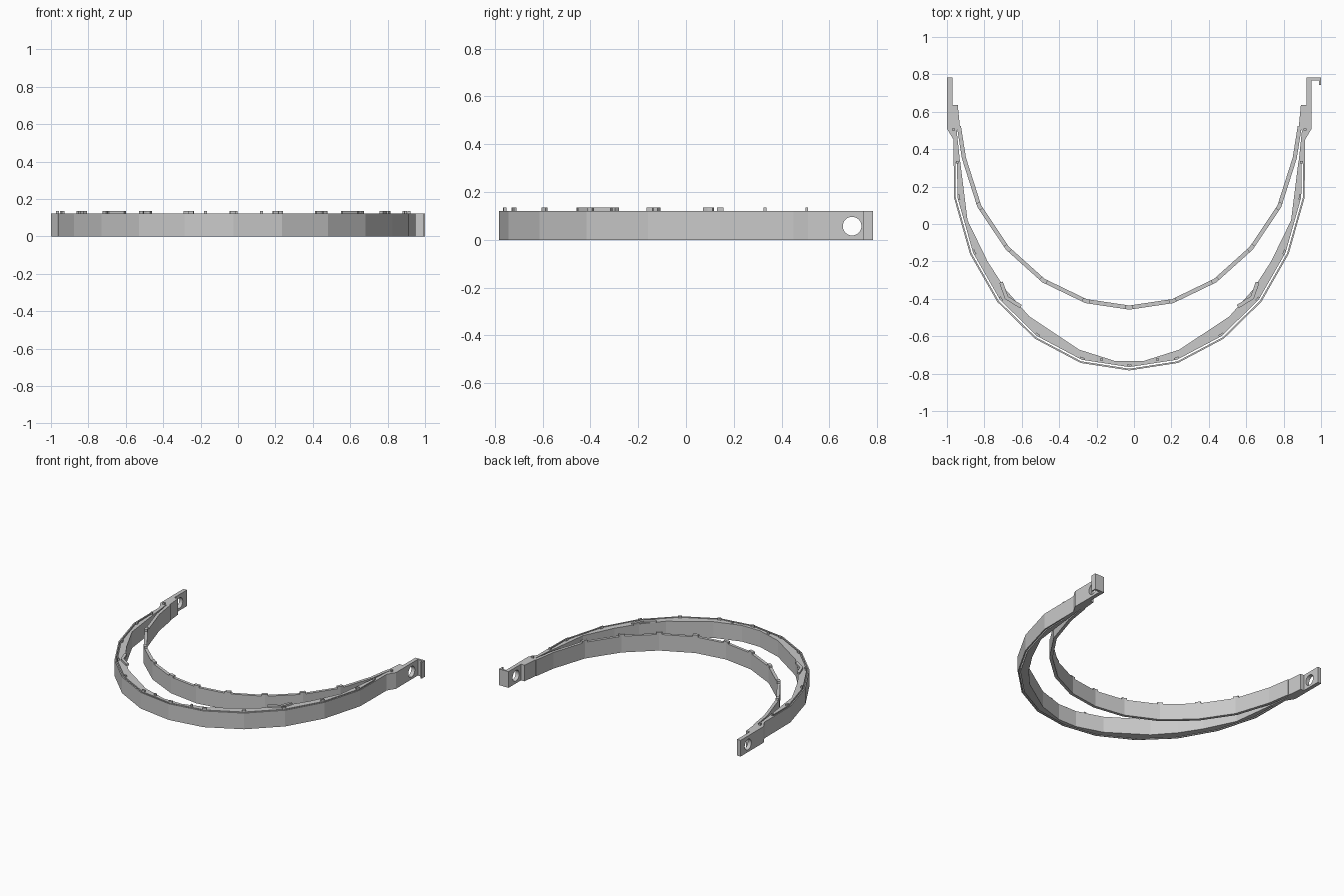
import bpy, bmesh
from mathutils import Vector

if "Cube" in bpy.data.objects:
    bpy.data.objects.remove(bpy.data.objects["Cube"], do_unlink=True)

H = 0.121          # band height
TOP = 0.135        # top of the small raised nubs
CX = -0.025        # mirror line of the band
GREY = (0.585, 0.585, 0.585, 1)

grey = bpy.data.materials.new("plastic_grey")
grey.use_nodes = True
grey.diffuse_color = GREY
grey.node_tree.nodes["Principled BSDF"].inputs["Base Color"].default_value = GREY


def both(half):
    """Mirror a half path that starts on the centre line."""
    return [(-x, y) for x, y in reversed(half) if x > 0] + list(half)


def offset(path, d):
    """Mitred copy of an open path, moved d to its left."""
    p = [Vector(q) for q in path]
    out = []
    for i, q in enumerate(p):
        a = (q - p[i - 1]).normalized() if i else None
        b = (p[i + 1] - q).normalized() if i < len(p) - 1 else None
        a, b = a or b, b or a
        n = Vector((-a.y - b.y, a.x + b.x)).normalized()
        out.append(tuple(q + n * d / n.dot(Vector((-a.y, a.x)))))
    return out


def prism(name, outline, z0=0.0, z1=H, cx=CX):
    """Extrude a flat outline upwards."""
    bm = bmesh.new()
    face = bm.faces.new([bm.verts.new((x + cx, y, z0)) for x, y in outline])
    top = bmesh.ops.extrude_face_region(bm, geom=[face])["geom"]
    bmesh.ops.translate(bm, vec=(0, 0, z1 - z0),
                        verts=[g for g in top if isinstance(g, bmesh.types.BMVert)])
    bmesh.ops.triangulate(bm, faces=[f for f in bm.faces if len(f.verts) > 4])
    bmesh.ops.recalc_face_normals(bm, faces=bm.faces)
    mesh = bpy.data.meshes.new(name)
    bm.to_mesh(mesh)
    bm.free()
    mesh.materials.append(grey)
    ob = bpy.data.objects.new(name, mesh)
    bpy.context.collection.objects.link(ob)
    return ob


def strip(name, path, d, z0=0.0, z1=H):
    return prism(name, list(path) + offset(path, d)[::-1], z0, z1)


def corner_nubs(name, path, d, size):
    """Small raised blocks hugging the inner corners of a band."""
    p = [Vector(q) for q in path]
    for a, b, c in zip(p, p[1:], p[2:]):
        before = b + (a - b).normalized() * size
        after = b + (c - b).normalized() * size
        strip(name, [before, b, after], d, H, TOP)


# Front band: thin outer strip, narrow slot, backing wall of varying thickness
front = both([(0, -.783), (.26, -.743), (.505, -.613), (.706, -.416),
              (.852, -.16), (.937, .14), (.939, .34)])
strip("outer_strip", front, .009)
wall_outer = offset(front, .018)
wall_inner = both([(.075, -.733), (.267, -.672), (.535, -.494), (.66, -.352),
                   (.758, -.2), (.865, .02), (.905, .34)])
prism("backing_wall", wall_outer + wall_inner[::-1])

# Inner forehead band
inner = both([(0, -.458), (.235, -.423), (.465, -.312), (.66, -.137),
              (.812, .09), (.895, .35), (.922, .52)])
strip("forehead_band", inner, .022)

# Side arms with a round hole near each end
arm = [(.939, .33), (.939, .45), (.975, .51), (.975, .783), (.946, .783),
       (.946, .635), (.917, .635), (.905, .51), (.923, .50), (.905, .33)]
bpy.ops.mesh.primitive_cylinder_add(vertices=32, radius=.039, depth=3,
                                    location=(0, .695, .057), rotation=(0, 1.5708, 0))
cutter = bpy.context.object
cutter.name = "hole_cutter"
cutter.hide_render = True
cutter.hide_set(True)
for side, name in ((1, "left_arm"), (-1, "right_arm")):
    ob = prism(name, [(side * x, y) for x, y in arm])
    cut = ob.modifiers.new("hole", 'BOOLEAN')
    cut.object = cutter
    cut.solver = 'EXACT'

# Hook at the end of the left arm
prism("end_hook", [(.94, .768), (.99, .768), (.99, .742), (1, .742), (1, .783), (.94, .783)], cx=0)

# Raised nubs along the top edges
corner_nubs("band_nub", inner[1:-1], .022, .022)
corner_nubs("wall_nub", wall_outer, .012, .014)
clip = [(.695, -.315), (.665, -.4), (.585, -.45)]
for s in (1, -1):
    strip("clip_nub", [(s * x, y) for x, y in clip], s * -.02, H, TOP)
    for x, y in ((.15, -.725), (.92, .33), (.94, .505)):
        prism("edge_nub", [(s * x + i * .008, y + j * .006)
                           for i, j in ((-1, -1), (1, -1), (1, 1), (-1, 1))], H, TOP)
